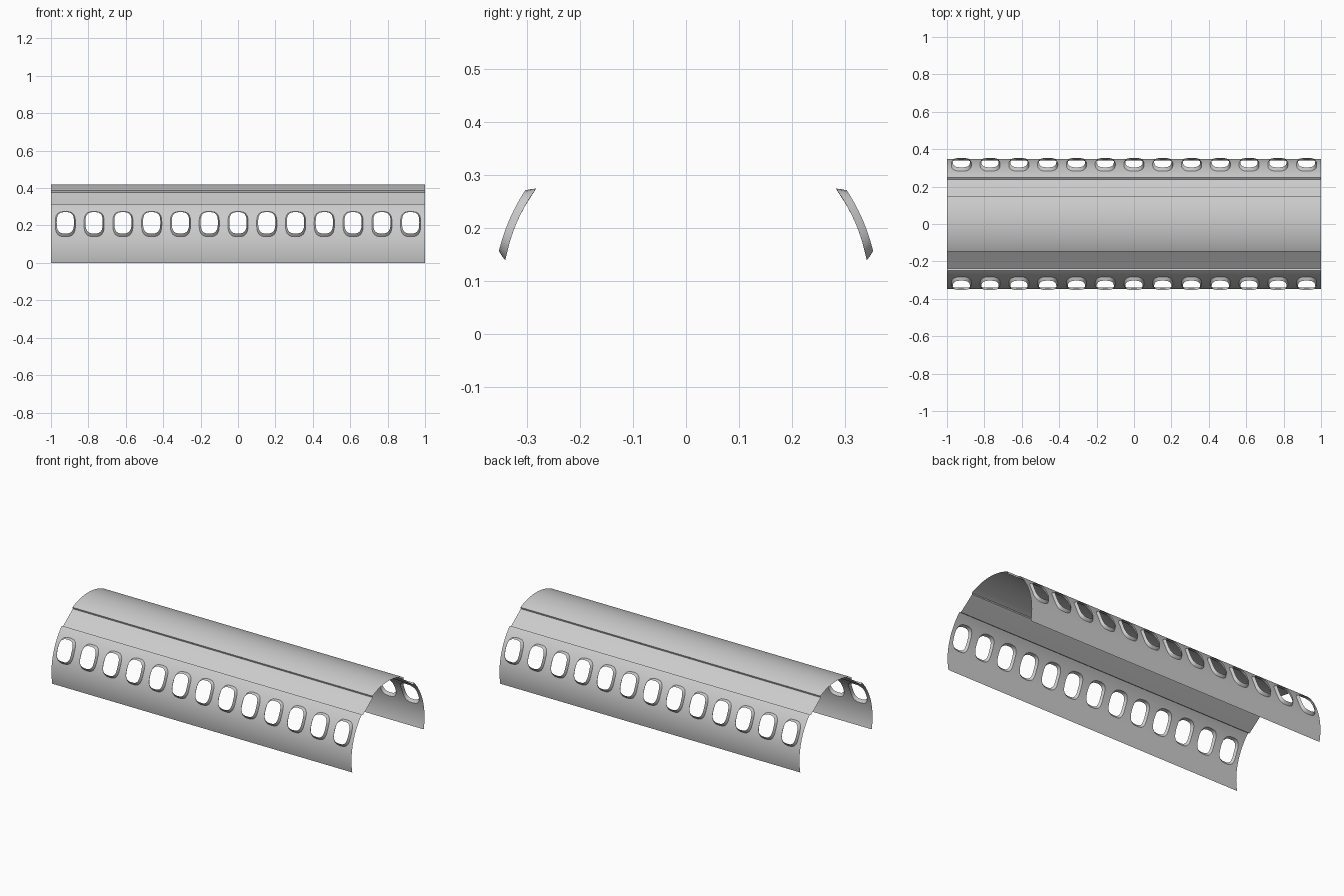
import bpy, bmesh
from math import sin, cos, tan, pi, radians, asin

if "Cube" in bpy.data.objects:
    bpy.data.objects.remove(bpy.data.objects["Cube"])

R, CZ = 0.3476, 0.0724           # hull radius and centre height
N = 13                           # windows per side
HALF = 1 / N                     # half of a square window cell
MID = radians(23.4)              # window row angle
K = 32                           # points round each window
BOTTOM, TOP = asin(-CZ / R), radians(44.2)


def wrap(x, phi, lift=0.0):
    """Point on the near (-y) side of the hull."""
    return (x, -(R + lift) * cos(phi), CZ + (R + lift) * sin(phi))


def loft(bm, rows, closed=False):
    rows = [[bm.verts.new(p) for p in row] for row in rows]
    n = len(rows[0])
    for a, b in zip(rows, rows[1:]):
        for i in range(n if closed else n - 1):
            j = (i + 1) % n
            bm.faces.new((a[i], a[j], b[j], b[i]))


def finish(name, bm, mirror=True, angle=30):
    bmesh.ops.remove_doubles(bm, verts=bm.verts, dist=1e-5)
    bmesh.ops.recalc_face_normals(bm, faces=bm.faces)
    bm.normal_update()
    out = 0
    for f in bm.faces:
        c = f.calc_center_median()
        out += f.calc_area() * (f.normal.y * c.y + f.normal.z * (c.z - CZ))
    if out < 0:
        bmesh.ops.reverse_faces(bm, faces=bm.faces)
    me = bpy.data.meshes.new(name)
    bm.to_mesh(me)
    bm.free()
    ob = bpy.data.objects.new(name, me)
    bpy.context.collection.objects.link(ob)
    if mirror:
        m = ob.modifiers.new("both_sides", 'MIRROR')
        m.use_axis = (False, True, False)
        m.use_mirror_merge = False
    bpy.ops.object.select_all(action='DESELECT')
    ob.select_set(True)
    bpy.context.view_layer.objects.active = ob
    bpy.ops.object.shade_smooth_by_angle(angle=radians(angle))
    return ob


def ring(cx, a=None, b=None, lift=0.0):
    """Rounded window outline, or the square cell border when a is None."""
    pts = []
    for k in range(K):
        c, s = cos(2 * pi * k / K), sin(2 * pi * k / K)
        if a is None:
            r = HALF / max(abs(c), abs(s))
        else:
            r = ((abs(c) / a) ** 3 + (abs(s) / b) ** 3) ** (-1 / 3)
        pts.append(wrap(cx + r * c, MID + r * s / R, lift))
    return pts


centres = [(i - N // 2) * 2 * HALF for i in range(N)]

# Side wall with window holes
bm = bmesh.new()
xs = []
for cx in centres:
    loft(bm, [ring(cx), ring(cx, 0.054, 0.074)], True)
    xs += [cx + HALF * tan(k * 2 * pi / K) for k in range(-K // 8, K // 8)]
xs.append(1.0)
lo, hi = MID - HALF / R, MID + HALF / R
for p0, p1, n in ((BOTTOM, lo, 8), (hi, TOP, 4)):
    loft(bm, [[wrap(x, p0 + (p1 - p0) * i / n) for x in xs] for i in range(n + 1)])
finish("side_wall", bm)

# Raised window frames
bm = bmesh.new()
for cx in centres:
    loft(bm, [ring(cx, 0.054, 0.074), ring(cx, 0.050, 0.067, 0.008),
              ring(cx, 0.046, 0.060, 0.015)], True)
finish("window_frames", bm)

# Flat shoulder strip with small lips at both edges
bm = bmesh.new()
edge = wrap(0, TOP)
profile = [edge[1:], (-0.238, 0.308), (-0.192, 0.341), (-0.145, 0.377), (-0.148, 0.3869)]
loft(bm, [[(x, y, z) for x in (-1, 1)] for y, z in profile])
finish("shoulder_strip", bm, angle=15)

# Roof cap
bm = bmesh.new()
a = asin(0.148 / R)
loft(bm, [[wrap(x, pi / 2 - a + 2 * a * i / 24) for x in (-1, 1)] for i in range(25)])
finish("roof_cap", bm, mirror=False)
